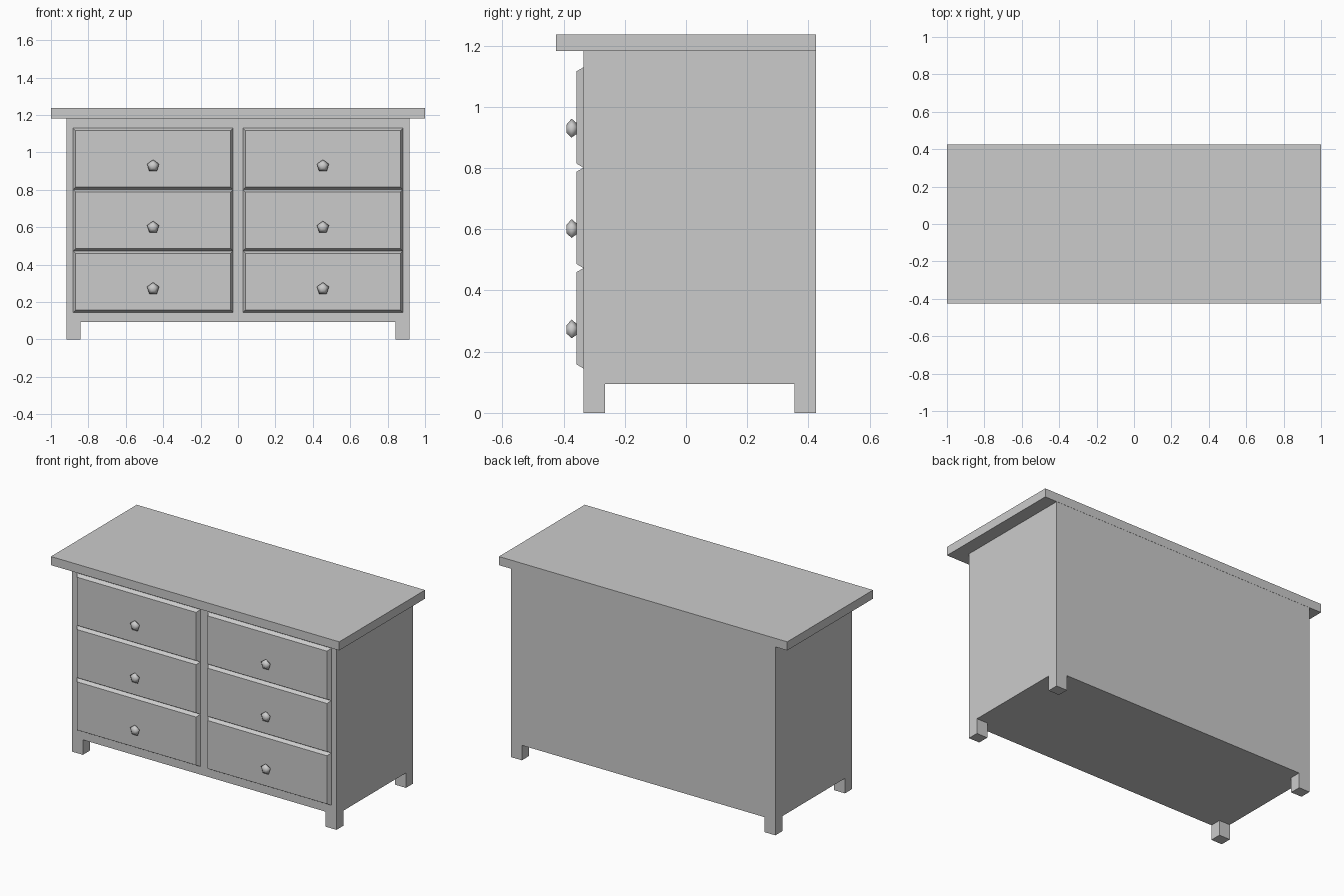
import bpy
import bmesh
import math
from mathutils import Vector

cube = bpy.data.objects.get("Cube")
if cube:
    bpy.data.objects.remove(cube, do_unlink=True)

grey = bpy.data.materials.new("plain_grey")
grey.use_nodes = True
colour = (0.6, 0.6, 0.6, 1)
grey.diffuse_color = colour
grey.node_tree.nodes["Principled BSDF"].inputs["Base Color"].default_value = colour

# Main dimensions
BODY_X, BODY_FRONT, BACK = 0.917, -0.334, 0.424
BODY_Z, TOP_Z, HEIGHT = 0.094, 1.182, 1.236
DRAWER_FACE = -0.357


def finish(name, bm, smooth=False):
    bmesh.ops.recalc_face_normals(bm, faces=bm.faces)
    mesh = bpy.data.meshes.new(name)
    bm.to_mesh(mesh)
    bm.free()
    mesh.materials.append(grey)
    for poly in mesh.polygons:
        poly.use_smooth = smooth
    obj = bpy.data.objects.new(name, mesh)
    bpy.context.collection.objects.link(obj)
    return obj


def box(low, high):
    low, high = Vector(low), Vector(high)
    bm = bmesh.new()
    bmesh.ops.create_cube(bm, size=1)
    for v in bm.verts:
        v.co = (low + high) / 2 + v.co * (high - low)
    return bm


def loft(rings):
    """Bridge closed rings of equal length and cap both ends."""
    bm = bmesh.new()
    loops = [[bm.verts.new(p) for p in ring] for ring in rings]
    n = len(loops[0])
    for a, b in zip(loops, loops[1:]):
        for i in range(n):
            j = (i + 1) % n
            bm.faces.new((a[i], a[j], b[j], b[i]))
    bm.faces.new(loops[0])
    bm.faces.new(loops[-1])
    return bm


# Table top
finish("top_slab", box((-1, -0.425, TOP_Z), (1, 0.425, HEIGHT)))

# Cabinet body with four legs extruded from the bottom corners
bm = box((-BODY_X, BODY_FRONT, BODY_Z), (BODY_X, BACK, TOP_Z))
leg_x, leg_front, leg_back = 0.842, -0.265, 0.355
cuts = [((-leg_x, 0, 0), (1, 0, 0)), ((leg_x, 0, 0), (1, 0, 0)),
        ((0, leg_front, 0), (0, 1, 0)), ((0, leg_back, 0), (0, 1, 0))]
for point, normal in cuts:
    bmesh.ops.bisect_plane(bm, geom=bm.verts[:] + bm.edges[:] + bm.faces[:],
                           plane_co=point, plane_no=normal)
corners = []
for face in bm.faces:
    c = face.calc_center_median()
    if face.normal.z < -0.9 and abs(c.x) > leg_x and not leg_front < c.y < leg_back:
        corners.append(face)
for face in corners:
    new = bmesh.ops.extrude_discrete_faces(bm, faces=[face])["faces"][0]
    for v in new.verts:
        v.co.z = 0
bmesh.ops.remove_doubles(bm, verts=bm.verts, dist=0.0001)
finish("cabinet_body", bm)


# Drawer fronts with chamfered rims, each with a five-sided knob
def drawer_ring(cx, cz, half_x, half_z, y):
    return [(cx + sx * half_x, y, cz + sz * half_z)
            for sx, sz in ((-1, -1), (1, -1), (1, 1), (-1, 1))]


def knob_ring(cx, cz, radius, y):
    return [(cx + radius * math.sin(math.tau * i / 5), y,
             cz + radius * math.cos(math.tau * i / 5)) for i in range(5)]


half_x, half_z, rim = 0.427, 0.164, 0.013
for side, cx in (("right", -0.454), ("left", 0.454)):
    for row, level in enumerate(("lower", "middle", "upper")):
        cz = 0.309 + row * 0.328
        finish(f"{side}_{level}_drawer", loft([
            drawer_ring(cx, cz, half_x, half_z, BODY_FRONT + 0.002),
            drawer_ring(cx, cz, half_x, half_z, BODY_FRONT - 0.001),
            drawer_ring(cx, cz, half_x - rim, half_z - rim, DRAWER_FACE)]))
        kz = 0.271 + row * 0.328
        finish(f"{side}_{level}_knob", loft([
            knob_ring(cx, kz, 0.018, DRAWER_FACE + 0.002),
            knob_ring(cx, kz, 0.034, -0.374),
            knob_ring(cx, kz, 0.015, -0.39)]), smooth=True)
